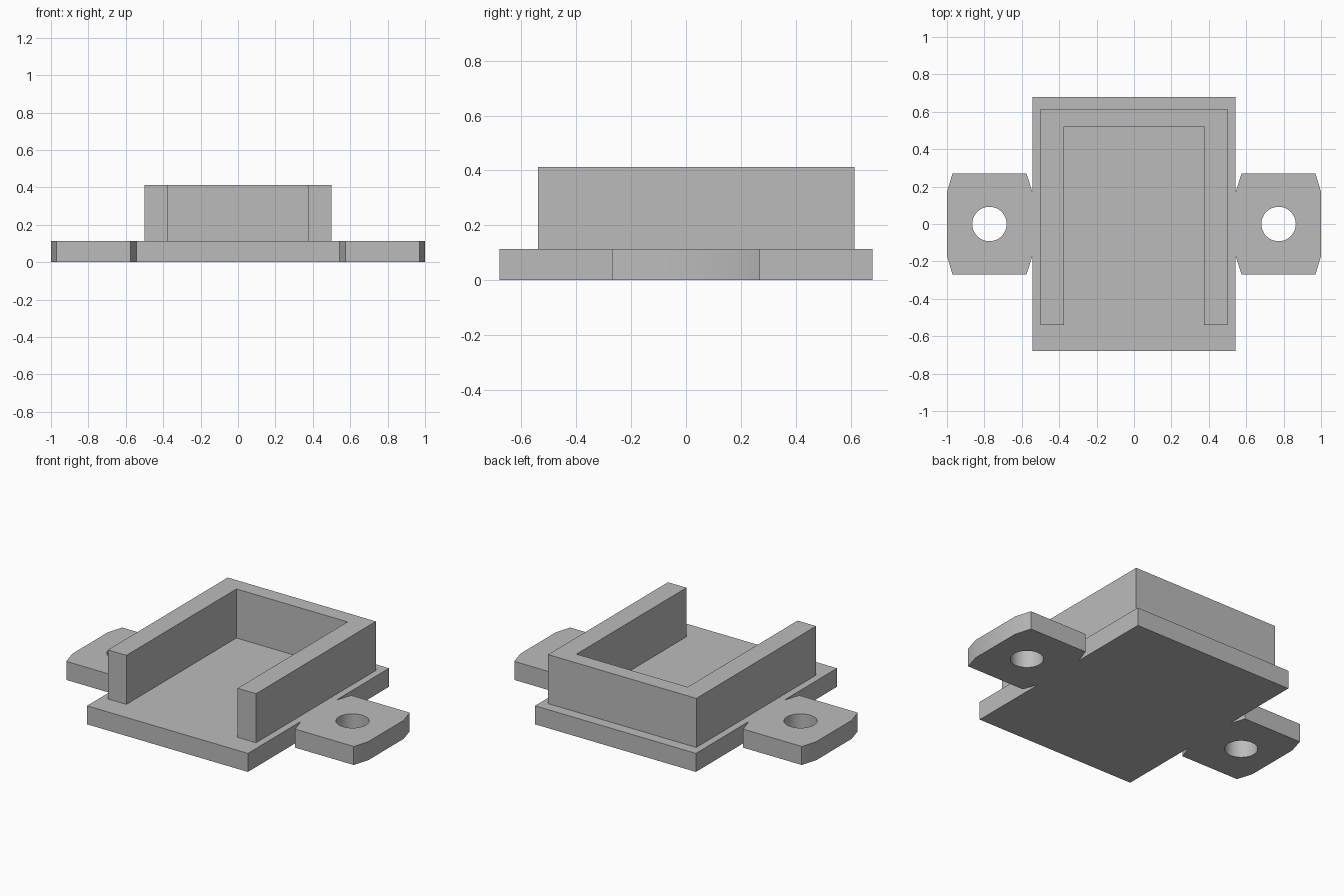
import bpy
import bmesh
from math import cos, sin, tau, radians

cube = bpy.data.objects.get("Cube")
if cube:
    bpy.data.objects.remove(cube, do_unlink=True)

COLOUR = (0.5, 0.5, 0.5, 1)
grey = bpy.data.materials.new("plain grey")
grey.use_nodes = True
grey.diffuse_color = COLOUR
grey.node_tree.nodes["Principled BSDF"].inputs["Base Color"].default_value = COLOUR


def circle(cx, cy, radius, count=48):
    return [(cx + radius * cos(tau * i / count), cy + radius * sin(tau * i / count))
            for i in range(count)]


def prism(name, loops, bottom, top):
    """Extrude an outline, with any hole loops, from bottom to top."""
    bm = bmesh.new()
    edges = []
    for loop in loops:
        verts = [bm.verts.new((x, y, bottom)) for x, y in loop]
        edges += [bm.edges.new((v, verts[i - 1])) for i, v in enumerate(verts)]
    bmesh.ops.triangle_fill(bm, edges=edges, use_beauty=True, normal=(0, 0, 1))
    result = bmesh.ops.extrude_face_region(bm, geom=bm.faces[:], use_keep_orig=True)
    raised = [v for v in result["geom"] if isinstance(v, bmesh.types.BMVert)]
    bmesh.ops.translate(bm, verts=raised, vec=(0, 0, top - bottom))
    # Merge the flat triangles back into clean faces
    bmesh.ops.dissolve_limit(bm, angle_limit=radians(1), verts=bm.verts[:], edges=bm.edges[:])
    bmesh.ops.recalc_face_normals(bm, faces=bm.faces[:])
    mesh = bpy.data.meshes.new(name)
    bm.to_mesh(mesh)
    bm.free()
    mesh.materials.append(grey)
    obj = bpy.data.objects.new(name, mesh)
    bpy.context.collection.objects.link(obj)
    bpy.ops.object.select_all(action="DESELECT")
    obj.select_set(True)
    bpy.context.view_layer.objects.active = obj
    bpy.ops.object.shade_smooth_by_angle(angle=radians(30))
    return obj


# Base plate with a notched, chamfered mounting ear on each side
quarter = [(1, 0.17), (0.97, 0.27), (0.575, 0.27), (0.543, 0.17), (0.543, 0.68)]
right_half = [(x, -y) for x, y in reversed(quarter)] + quarter
outline = right_half + [(-x, y) for x, y in reversed(right_half)]
holes = [circle(side * 0.773, 0, 0.092) for side in (-1, 1)]
prism("base_plate", [outline] + holes, 0, 0.113)

# Three-sided wall, open at the front
wall_half = [(0.375, 0.52), (0.375, -0.54), (0.5, -0.54), (0.5, 0.615)]
wall = wall_half + [(-x, y) for x, y in reversed(wall_half)]
prism("u_shaped_wall", [wall], 0.113, 0.412)
